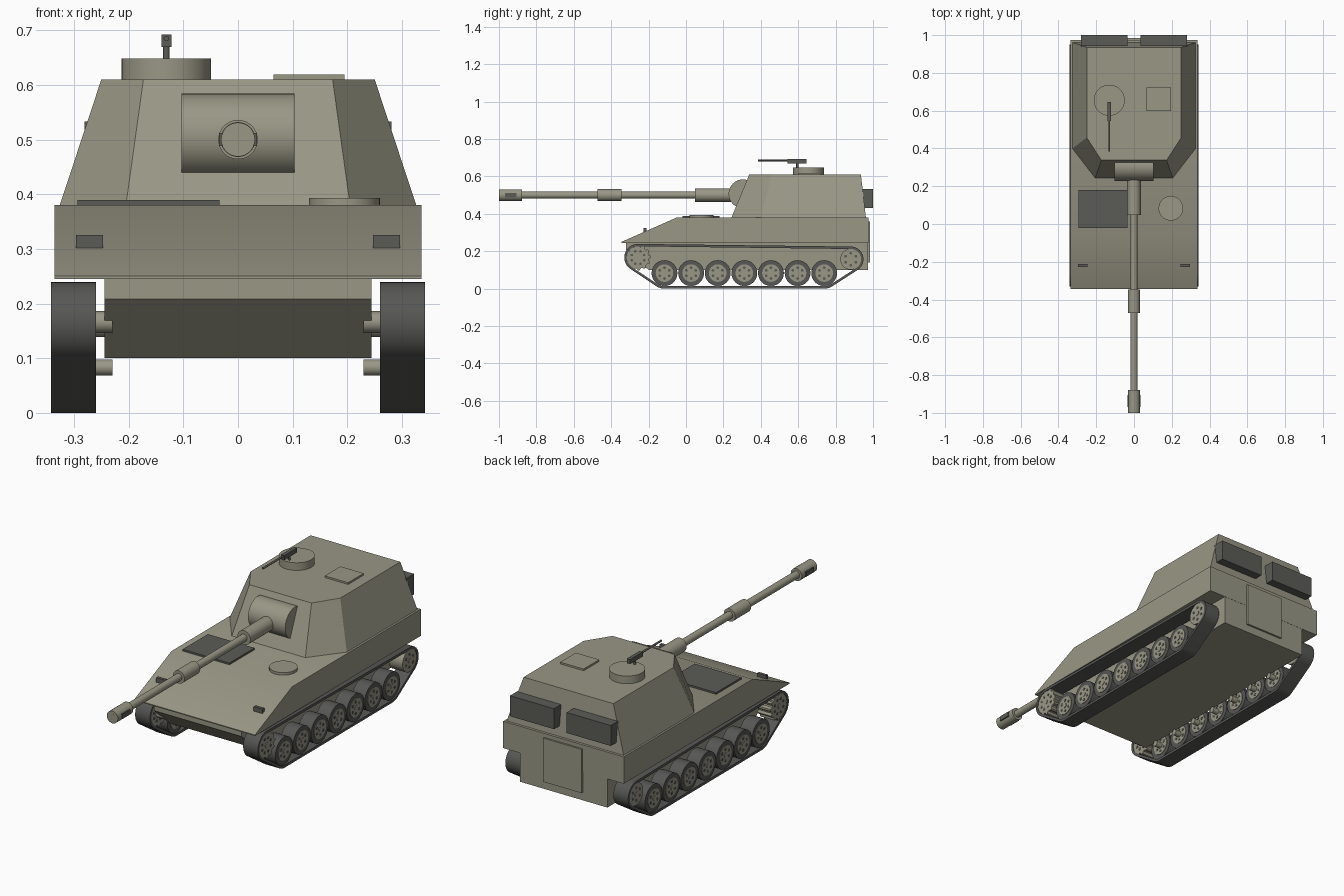
import bpy, bmesh
from math import sin, cos, pi
from mathutils import Matrix, Vector

if "Cube" in bpy.data.objects:
    bpy.data.objects.remove(bpy.data.objects["Cube"])


def material(name, rgb):
    m = bpy.data.materials.new(name)
    m.diffuse_color = (*rgb, 1)
    m.use_nodes = True
    m.node_tree.nodes["Principled BSDF"].inputs["Base Color"].default_value = m.diffuse_color
    return m


MATS = [material("olive_paint", (0.32, 0.31, 0.235)),
        material("dark_grey_metal", (0.105, 0.105, 0.095)),
        material("track_rubber", (0.095, 0.095, 0.09))]
OLIVE, DARK, RUBBER = 0, 1, 2
AXES = {"x": Matrix.Rotation(pi / 2, 4, "Y"), "y": Matrix.Rotation(pi / 2, 4, "X"), "z": Matrix()}


def finish(name, bm):
    bmesh.ops.recalc_face_normals(bm, faces=bm.faces)
    for f in bm.faces:
        f.smooth = True
    for e in bm.edges:
        e.smooth = e.calc_face_angle(0) < 0.55
    me = bpy.data.meshes.new(name)
    bm.to_mesh(me)
    bm.free()
    for m in MATS:
        me.materials.append(m)
    ob = bpy.data.objects.new(name, me)
    bpy.context.collection.objects.link(ob)
    return ob


def paint(verts, mat):
    for f in {f for v in verts for f in v.link_faces}:
        f.material_index = mat


def add_cyl(bm, axis, c, r, length, mat=OLIVE, seg=32):
    res = bmesh.ops.create_cone(bm, cap_ends=True, segments=seg, radius1=r, radius2=r, depth=length,
                                matrix=Matrix.Translation(c) @ AXES[axis])
    paint(res["verts"], mat)


def add_box(bm, x, y, z, mat=OLIVE):
    c = [(a + b) / 2 for a, b in (x, y, z)]
    s = [abs(b - a) for a, b in (x, y, z)]
    res = bmesh.ops.create_cube(bm, size=1, matrix=Matrix.Translation(c) @ Matrix.Diagonal((*s, 1)))
    paint(res["verts"], mat)


def add_loft(bm, ring_a, ring_b, mat=OLIVE):
    a = [bm.verts.new(p) for p in ring_a]
    b = [bm.verts.new(p) for p in ring_b]
    n = len(a)
    bm.faces.new(a)
    bm.faces.new(b[::-1])
    for i in range(n):
        bm.faces.new((a[i], a[(i + 1) % n], b[(i + 1) % n], b[i]))
    paint(a + b, mat)


def add_prism(bm, pts, x0, x1, mat=OLIVE):
    add_loft(bm, [(x0, y, z) for y, z in pts], [(x1, y, z) for y, z in pts], mat)


def cyl(name, *args, **kw):
    bm = bmesh.new()
    add_cyl(bm, *args, **kw)
    return finish(name, bm)


def box(name, *args):
    bm = bmesh.new()
    add_box(bm, *args)
    return finish(name, bm)


def prism(name, *args):
    bm = bmesh.new()
    add_prism(bm, *args)
    return finish(name, bm)


# Hull: wide upper body over a narrow lower body
prism("upper_hull", [(-0.345, 0.245), (-0.345, 0.25), (-0.05, 0.38), (0.975, 0.38), (0.975, 0.245)],
      -0.336, 0.336)
prism("lower_hull", [(-0.32, 0.246), (-0.32, 0.208), (-0.2, 0.1), (0.974, 0.1), (0.974, 0.246)],
      -0.244, 0.244)
box("rear_door", (-0.107, 0.107), (0.97, 0.984), (0.14, 0.36))
box("engine_grille", (-0.294, -0.034), (-0.02, 0.18), (0.375, 0.389), DARK)
cyl("driver_hatch", "z", (0.195, 0.083, 0.384), 0.065, 0.018)
for s, side in ((-1, "left"), (1, "right")):
    box("headlight_" + side, (s * 0.247, s * 0.296), (-0.228, -0.212), (0.292, 0.325), DARK)

# Turret: tapered six-sided shell
low = [(0.205, 0.243), (0.326, 0.4), (0.326, 0.962)]
top = [(0.173, 0.338), (0.25, 0.457), (0.25, 0.935)]
ring = lambda pts, z: [(x, y, z) for x, y in pts] + [(-x, y, z) for x, y in pts[::-1]]
bm = bmesh.new()
add_loft(bm, ring(low, 0.38), ring(top, 0.61))
finish("turret", bm)
box("turret_hatch", (0.065, 0.195), (0.598, 0.722), (0.605, 0.619))
cyl("cupola", "z", (-0.131, 0.655, 0.627), 0.082, 0.043, seg=48)
for s, side in ((-1, "left"), (1, "right")):
    box("stowage_box_" + side, (s * 0.035, s * 0.281), (0.94, 1.0), (0.43, 0.533), DARK)

# Roof machine gun
bm = bmesh.new()
add_cyl(bm, "z", (-0.131, 0.595, 0.66), 0.006, 0.03, DARK, 12)
add_box(bm, (-0.14, -0.122), (0.544, 0.645), (0.669, 0.692), DARK)
add_cyl(bm, "y", (-0.131, 0.466, 0.685), 0.005, 0.164, DARK, 12)
finish("machine_gun", bm)

# Main gun along y
cyl("mantlet", "x", (0, 0.305, 0.507), 0.077, 0.207, seg=48)
for name, y0, y1, r in (("barrel_sleeve", 0.047, 0.3, 0.036), ("gun_barrel", -0.9, 0.06, 0.0185),
                        ("fume_extractor", -0.472, -0.346, 0.032), ("muzzle_brake", -1.0, -0.878, 0.031)):
    cyl(name, "y", (0, (y0 + y1) / 2, 0.5), r, y1 - y0)
cyl("gun_bore", "y", (0, -0.997, 0.5), 0.0175, 0.006, DARK)
for s, side in ((-1, "left"), (1, "right")):
    box("muzzle_slot_" + side, (s * 0.026, s * 0.035), (-0.968, -0.906), (0.488, 0.512), DARK)

# Running gear
SPROCKET, IDLER = (-0.257, 0.166), (0.881, 0.157)
WHEELS = [(-0.115 + 0.1423 * i, 0.083) for i in range(7)]
XC = 0.301


def add_holes(bm, x, c, ring_r, r, count=6):
    for sx in (-1, 1):
        xx = x + sx * 0.0385
        for k in range(count):
            a = 2 * pi * (k + 0.5) / count
            add_cyl(bm, "x", (xx, c[0] + ring_r * cos(a), c[1] + ring_r * sin(a)), r, 0.003, DARK, 10)
        add_cyl(bm, "x", (xx, *c), 0.012, 0.006, OLIVE, 16)


def track_loop(shrink):
    # outline wrapped tightly around the wheel circles
    circles = [(Vector(SPROCKET), 0.073), (Vector(IDLER), 0.068),
               (Vector(WHEELS[0]), 0.083), (Vector(WHEELS[-1]), 0.083)]
    pts = []
    for i in range(72):
        n = Vector((cos(2 * pi * i / 72), sin(2 * pi * i / 72)))
        c, r = max(circles, key=lambda q: q[0].dot(n) + q[1])
        pts.append(c + n * (r - shrink))
    return pts


for s, side in ((-1, "left"), (1, "right")):
    x = s * XC
    # Track band
    bm = bmesh.new()
    loops = [[bm.verts.new((x + dx, p.x, p.y)) for p in track_loop(d)]
             for dx, d in ((-0.041, 0), (0.041, 0), (0.041, 0.013), (-0.041, 0.013))]
    for j in range(4):
        a, b = loops[j], loops[(j + 1) % 4]
        for i in range(72):
            k = (i + 1) % 72
            bm.faces.new((a[i], a[k], b[k], b[i])).material_index = RUBBER
    finish("track_" + side, bm)
    # Road wheels with tyre, disc, holes and axle
    for i, c in enumerate(WHEELS):
        bm = bmesh.new()
        add_cyl(bm, "x", (x, *c), 0.069, 0.072, RUBBER)
        add_cyl(bm, "x", (x, *c), 0.047, 0.077)
        add_holes(bm, x, c, 0.029, 0.0075)
        add_cyl(bm, "x", (s * 0.25, *c), 0.015, 0.04, OLIVE, 16)
        finish(f"road_wheel_{side}_{i + 1}", bm)
    # Toothed drive sprocket
    bm = bmesh.new()
    teeth = []
    for k in range(48):
        r = 0.069 if k % 4 < 2 else 0.059
        a = 2 * pi * k / 48
        teeth.append((SPROCKET[0] + r * cos(a), SPROCKET[1] + r * sin(a)))
    add_prism(bm, teeth, x - 0.0385, x + 0.0385)
    add_holes(bm, x, SPROCKET, 0.036, 0.007, 8)
    add_cyl(bm, "x", (s * 0.25, *SPROCKET), 0.02, 0.04, OLIVE, 16)
    finish("drive_sprocket_" + side, bm)
    # Rear idler
    bm = bmesh.new()
    add_cyl(bm, "x", (x, *IDLER), 0.056, 0.077)
    add_holes(bm, x, IDLER, 0.032, 0.0075)
    add_cyl(bm, "x", (s * 0.25, *IDLER), 0.018, 0.04, OLIVE, 16)
    finish("rear_idler_" + side, bm)
